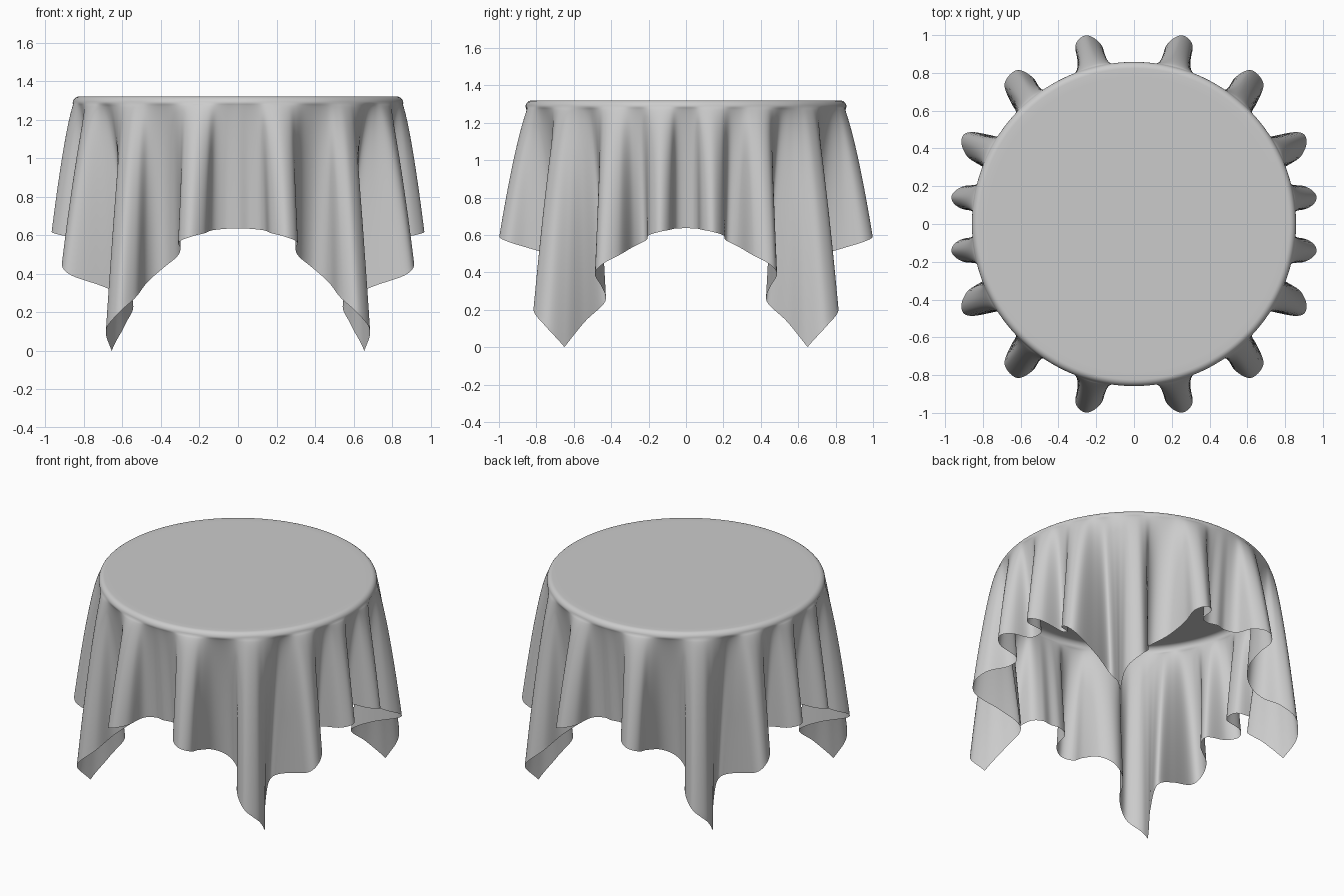
import bpy, bmesh, math

if "Cube" in bpy.data.objects:
    bpy.data.objects.remove(bpy.data.objects["Cube"])

TOP, RIM, FILLET = 1.32, 0.858, 0.035
HALF = 1.535            # half side of the square cloth
N, ROWS = 640, 40

# Hem fold path of one quarter: cloth angle in degrees, x, y
QUARTER = [
    (0, .77, 0), (3, .80, .06), (5.5, .91, .08), (9, .967, .14), (12.5, .91, .198),
    (16.5, .76, .215), (20, .77, .28), (24, .885, .36), (27, .914, .44),
    (30.5, .86, .487), (33.5, .69, .455), (37, .55, .43), (41, .585, .54),
    (45, .655, .65), (48, .685, .745), (51, .62, .815), (54, .535, .775),
    (57.5, .475, .67), (62, .385, .645), (66, .315, .72), (69.5, .298, .85),
    (72.5, .31, .945), (76.5, .245, .998), (80, .168, .94), (83, .14, .83),
    (86.5, .07, .79), (90, 0, .80)]


def all_anchors():
    half = QUARTER + [(180 - a, -x, y) for a, x, y in QUARTER[-2::-1]]
    return half + [(360 - a, x, -y) for a, x, y in half[-2:0:-1]]


ANCHORS = all_anchors()


def hem_point(deg):
    """Smooth closed curve through the fold anchors."""
    n = len(ANCHORS)

    def get(i):
        a, x, y = ANCHORS[i % n]
        return a + 360 * (i // n), x, y
    i = max(k for k in range(n) if ANCHORS[k][0] <= deg + 1e-6)
    p0, p1, p2, p3 = (get(i + k) for k in (-1, 0, 1, 2))
    h = p2[0] - p1[0]
    t = (deg - p1[0]) / h
    out = []
    for c in (1, 2):
        def tangent(a, b, d):
            h1, h2 = b[0] - a[0], d[0] - b[0]
            return ((b[c] - a[c]) / h1 * h2 + (d[c] - b[c]) / h2 * h1) / (h1 + h2)
        m1, m2 = tangent(p0, p1, p2) * h, tangent(p1, p2, p3) * h
        out.append((2*t**3 - 3*t*t + 1) * p1[c] + (t**3 - 2*t*t + t) * m1
                   + (3*t*t - 2*t**3) * p2[c] + (t**3 - t*t) * m2)
    return out


bm = bmesh.new()
columns = []
for j in range(N):
    deg = 360 * j / N
    a = math.radians(deg)
    ca, sa = math.cos(a), math.sin(a)
    col = []
    # flat top and rounded rim
    for r in (.3, .6, .78):
        col.append((r * ca, r * sa, TOP))
    for k in range(6):
        b = math.pi / 2 * k / 6
        r = RIM - FILLET + FILLET * math.sin(b)
        col.append((r * ca, r * sa, TOP - FILLET + FILLET * math.cos(b)))
    # hanging cloth, spreading from the rim into folds
    z0 = TOP - FILLET
    z1 = TOP - (HALF / max(abs(ca), abs(sa)) - .851)
    hx, hy = hem_point(deg)
    for k in range(ROWS + 1):
        t = (k / ROWS) ** 1.3
        f = t ** .7
        col.append((RIM * ca + (hx - RIM * ca) * f,
                    RIM * sa + (hy - RIM * sa) * f, z0 + (z1 - z0) * t))
    columns.append([bm.verts.new(p) for p in col])

centre = bm.verts.new((0, 0, TOP))
for j in range(N):
    p, q = columns[j], columns[(j + 1) % N]
    bm.faces.new((centre, p[0], q[0]))
    for k in range(len(p) - 1):
        bm.faces.new((p[k], p[k + 1], q[k + 1], q[k]))
for f in bm.faces:
    f.smooth = True

mesh = bpy.data.meshes.new("tablecloth")
bm.to_mesh(mesh)
bm.free()
cloth = bpy.data.objects.new("tablecloth", mesh)
bpy.context.collection.objects.link(cloth)
